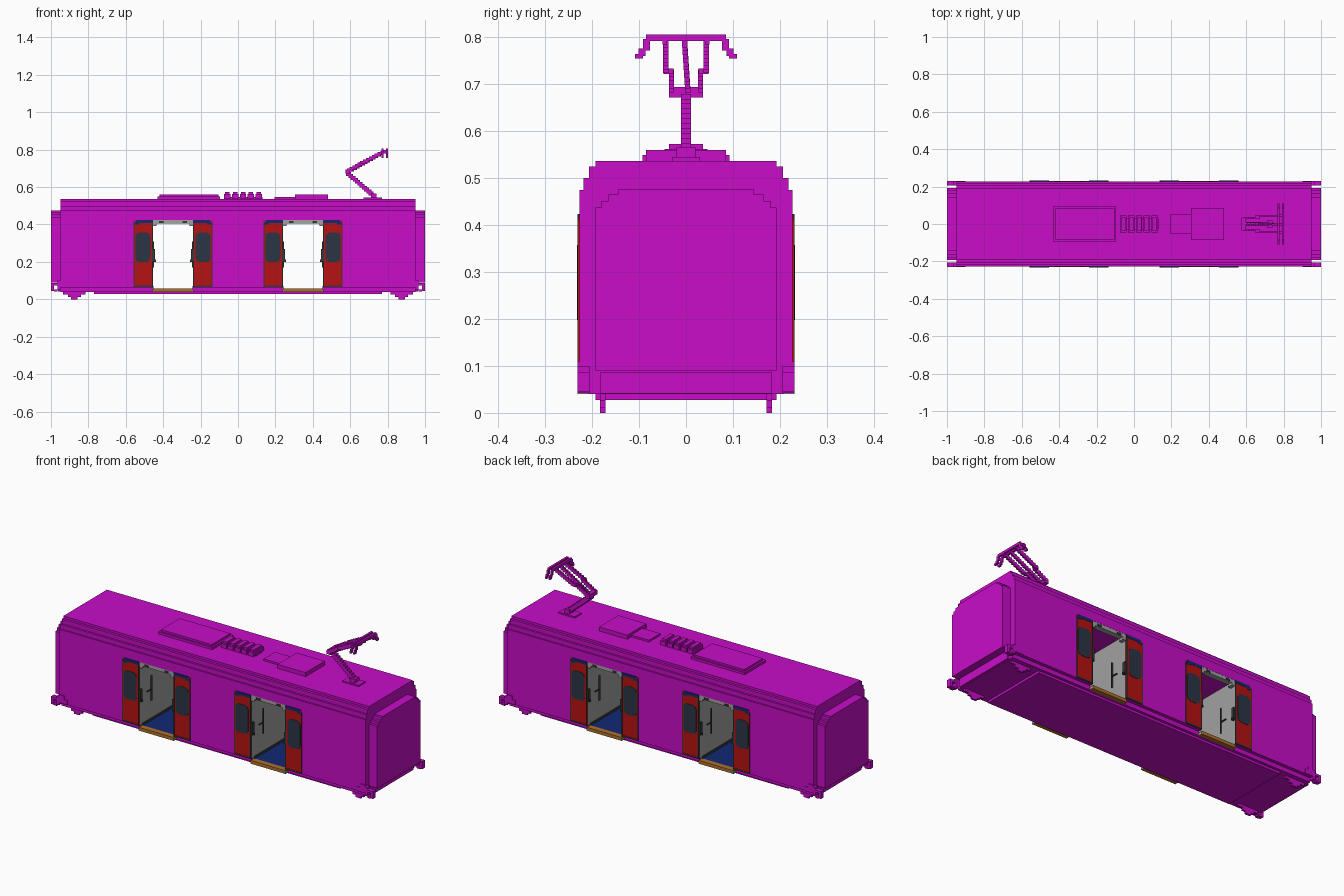
import bpy
import bmesh
from mathutils import Vector

if "Cube" in bpy.data.objects:
    bpy.data.objects.remove(bpy.data.objects["Cube"], do_unlink=True)


def material(name, rgb):
    m = bpy.data.materials.new(name)
    m.use_nodes = True
    m.diffuse_color = (*rgb, 1)
    m.node_tree.nodes["Principled BSDF"].inputs["Base Color"].default_value = (*rgb, 1)
    return m


MAGENTA = material("magenta", (0.58, 0.004, 0.58))
RED = material("door red", (0.47, 0.006, 0.006))
GREY = material("light grey", (0.36, 0.36, 0.36))
NAVY = material("floor blue", (0.006, 0.022, 0.17))
GLASS = material("dark glass", (0.025, 0.035, 0.06))
TAN = material("step tan", (0.42, 0.16, 0.025))
DARK = material("dark grey", (0.04, 0.04, 0.04))


def finish(name, bm, mats):
    bmesh.ops.recalc_face_normals(bm, faces=bm.faces)
    me = bpy.data.meshes.new(name)
    bm.to_mesh(me)
    bm.free()
    ob = bpy.data.objects.new(name, me)
    bpy.context.collection.objects.link(ob)
    for m in mats:
        me.materials.append(m)
    return ob


def boxes(name, mat, items):
    """One object made of boxes given as (x0, x1, y0, y1, z0, z1)."""
    bm = bmesh.new()
    for b in items:
        lo = Vector((min(b[0:2]), min(b[2:4]), min(b[4:6])))
        hi = Vector((max(b[0:2]), max(b[2:4]), max(b[4:6])))
        vs = bmesh.ops.create_cube(bm, size=1)["verts"]
        for v in vs:
            v.co = Vector([(lo[i] + hi[i]) / 2 + v.co[i] * (hi[i] - lo[i]) for i in range(3)])
    return finish(name, bm, [mat])


def prism(name, mat, pts, axis, a, b):
    """Extrude a 2D outline along x (points are y,z) or y (points are x,z)."""
    bm = bmesh.new()
    place = (lambda p: (a, p[0], p[1])) if axis == "x" else (lambda p: (p[0], a, p[1]))
    f = bm.faces.new([bm.verts.new(place(p)) for p in pts])
    ext = bmesh.ops.extrude_face_region(bm, geom=[f])["geom"]
    shift = Vector((b - a, 0, 0)) if axis == "x" else Vector((0, b - a, 0))
    bmesh.ops.translate(bm, vec=shift, verts=[v for v in ext if isinstance(v, bmesh.types.BMVert)])
    return finish(name, bm, [mat])


def stair(p, q, n, w, h):
    """Boxes stepping from p to q, each w wide in y and h tall."""
    p, q = Vector(p), Vector(q)
    dx = abs(q.x - p.x) / n * 0.5 + 0.007
    out = []
    for i in range(n):
        c = p.lerp(q, (i + 0.5) / n)
        out.append((c.x - dx, c.x + dx, c.y - w / 2, c.y + w / 2, c.z - h / 2, c.z + h / 2))
    return out


def mirrored(half):
    return half + [(-y, z) for y, z in reversed(half)]


# Body shell with stepped roof edges
W = 0.227
half = [(0.193, 0.04), (0.208, 0.04), (0.208, 0.064), (W, 0.064), (W, 0.475), (0.218, 0.475),
        (0.218, 0.50), (0.207, 0.50), (0.207, 0.525), (0.193, 0.525), (0.193, 0.537)]
body = prism("body", MAGENTA, mirrored(half), "x", -0.95, 0.95)
for m in (GREY, NAVY):
    body.data.materials.append(m)

# Cut the two door vestibules through the body
DOORS = [(-0.455, -0.24), (0.24, 0.455)]
Z0, Z1 = 0.058, 0.424
cutter = boxes("doorway_cutter", MAGENTA, [(a, b, -0.4, 0.4, Z0, Z1) for a, b in DOORS])
mod = body.modifiers.new("doorways", "BOOLEAN")
mod.operation, mod.solver, mod.object = "DIFFERENCE", "EXACT", cutter
bpy.context.view_layer.objects.active = body
bpy.ops.object.modifier_apply(modifier=mod.name)
bpy.data.objects.remove(cutter, do_unlink=True)
for f in body.data.polygons:
    c, n = f.center, f.normal
    f.material_index = 0
    if abs(c.x) < 0.6 and abs(n.x) > 0.9:
        f.material_index = 1
    elif n.z > 0.9 and abs(c.z - Z0) < 0.003:
        f.material_index = 2

# Underframe, end beams, gangways
boxes("underframe", MAGENTA, [(-0.77, 0.77, -0.193, 0.193, 0.027, 0.041)])
gang = [(0.193, 0.09), (0.193, 0.438), (0.18, 0.438), (0.18, 0.452), (0.165, 0.452),
        (0.165, 0.465), (0.145, 0.465), (0.145, 0.476)]
for s, side in ((-1, "right"), (1, "left")):
    prism(side + "_gangway", MAGENTA, mirrored(gang), "x", s * 0.949, s * 1.0)
    boxes(side + "_end_beam", MAGENTA, [(s * 0.94, s * 0.962, -0.182, 0.182, 0.041, 0.087)])
    # Corner brackets and rail guards
    brackets, guards = [], []
    for t in (-1, 1):
        y = (t * 0.206, t * 0.231)
        brackets += [(s * x0, s * x1, *y, z0, z1) for x0, x1, z0, z1 in
                     ((0.90, 0.93, 0.064, 0.09), (0.92, 0.95, 0.064, 0.11),
                      (0.95, 0.965, 0.05, 0.10), (0.965, 1.0, 0.075, 0.087),
                      (0.985, 1.0, 0.045, 0.075), (0.965, 0.985, 0.042, 0.052))]
        guards += [(s * (0.875 - w), s * (0.875 + w), t * 0.172, t * 0.183, z0, z1)
                   for w, z0, z1 in ((0.06, 0.026, 0.041), (0.035, 0.012, 0.026),
                                     (0.017, 0.0, 0.012))]
    boxes(side + "_corner_brackets", MAGENTA, brackets)
    boxes(side + "_rail_guards", MAGENTA, guards)

# Doors, windows, headers and steps
leaves, seals, caps, handles, headers, lamps, steps, step_ends, rails = ([] for _ in range(9))
for a, b in DOORS:
    for t in (-1, 1):
        y0, y1, y2 = t * 0.218, t * 0.230, t * 0.2315
        for edge, d in ((a, -1), (b, 1)):
            out = edge + d * 0.103
            leaves.append((edge, out, y0, y1, 0.068, 0.42))
            seals += [(edge, edge + d * 0.005, y0, y2, 0.068, 0.405),
                      (out - d * 0.005, out, y0, y2, 0.068, 0.405),
                      (edge, out, y0, y2, 0.066, 0.074)]
            caps += [(edge, out - d * 0.012, y0, y2, 0.408, 0.424),
                     (out - d * 0.03, out, y0, y2, 0.40, 0.41)]
            handles += [(edge - d * 0.010, edge, t * 0.212, t * 0.228, 0.205, 0.27),
                        (edge - d * 0.016, edge, t * 0.214, t * 0.222, 0.20, 0.212)]
            cx, cz, w, h, r = edge + d * 0.054, 0.278, 0.040, 0.08, 0.022
            pts = [(cx + sx * u, cz + sz * v) for sx, sz, uv in
                   ((1, 1, 0), (-1, 1, 1), (-1, -1, 0), (1, -1, 1))
                   for u, v in (((w, h - r), (w - r * 0.3, h - r * 0.3), (w - r, h))
                                if uv == 0 else
                                ((w - r, h), (w - r * 0.3, h - r * 0.3), (w, h - r)))]
            prism("door_window", GLASS, pts, "y", t * 0.2285, t * 0.232)
        headers += [(a, b, t * 0.195, t * 0.226, 0.405, 0.426),
                    (a, a + 0.02, t * 0.195, t * 0.226, 0.392, 0.406),
                    (b - 0.02, b, t * 0.195, t * 0.226, 0.392, 0.406)]
        lamps += [(x - 0.012, x + 0.012, t * 0.22, t * 0.229, 0.408, 0.418)
                  for x in (a + 0.045, b - 0.045)]
        steps += [(a, b, t * 0.2, t * 0.2305, 0.04, 0.0585)]
        step_ends += [(x - 0.002, x + 0.002, t * 0.2, t * 0.231, 0.04, 0.05) for x in (a, b)]
    # Wall skirting and grab rails inside the vestibule
    for edge, d in ((a, 1), (b, -1)):
        rails += [(edge, edge + d * 0.004, -0.2, 0.2, Z0, 0.07)]
        for t in (-1, 1):
            rails += [(edge, edge + d * 0.007, t * 0.12, t * 0.125, 0.17, 0.31),
                      (edge, edge + d * 0.007, t * 0.12, t * 0.16, 0.23, 0.235)]
boxes("door_leaves", RED, leaves)
boxes("door_seals", DARK, seals)
boxes("door_top_caps", NAVY, caps)
boxes("door_handles", DARK, handles)
boxes("door_headers", GREY, headers)
boxes("door_lamps", DARK, lamps)
boxes("door_steps", TAN, steps)
boxes("step_ends", GREY, step_ends)
boxes("vestibule_rails", DARK, rails)

# Roof equipment
R = 0.535
boxes("roof_unit_large", MAGENTA, [(-0.43, -0.095, -0.093, 0.093, R, 0.55),
                                   (-0.42, -0.105, -0.083, 0.083, 0.55, 0.56)])
boxes("roof_unit_small", MAGENTA, [(0.195, 0.306, -0.05, 0.05, R, 0.548),
                                   (0.305, 0.48, -0.085, 0.085, R, 0.56)])
fins = [(-0.075, 0.13, -0.03, 0.03, R, 0.548)]
for i in range(5):
    x = -0.074 + i * 0.042
    fins += [(x, x + 0.034, -0.046, 0.046, R + 0.004, 0.562),
             (x + 0.005, x + 0.029, -0.036, 0.036, 0.56, 0.573)]
boxes("roof_resistors", MAGENTA, fins)

# Pantograph: base, stepped arms and contact head
boxes("pantograph_base", MAGENTA, [(0.67, 0.77, -0.03, 0.03, R, 0.545),
                                   (0.71, 0.74, -0.02, 0.02, R, 0.565)])
boxes("pantograph_lower_arm", MAGENTA, stair((0.73, 0, 0.55), (0.585, 0, 0.675), 12, 0.022, 0.02))
upper = [(0.575, 0.60, -0.036, 0.036, 0.672, 0.694)]
for t in (-1, 1):
    upper += stair((0.59, t * 0.031, 0.687), (0.66, t * 0.031, 0.728), 5, 0.011, 0.016)
    upper += stair((0.66, t * 0.043, 0.728), (0.785, t * 0.043, 0.79), 8, 0.011, 0.016)
    upper += [(0.65, 0.672, t * 0.027, t * 0.048, 0.722, 0.734)]
upper += stair((0.60, 0.004, 0.685), (0.785, -0.003, 0.79), 13, 0.011, 0.014)
boxes("pantograph_upper_arm", MAGENTA, upper)
head = []
for x in (0.768, 0.79):
    head.append((x, x + 0.011, -0.085, 0.085, 0.792, 0.806))
    for t in (-1, 1):
        head += [(x, x + 0.011, t * 0.077, t * 0.092, 0.772, 0.797),
                 (x, x + 0.011, t * 0.086, t * 0.101, 0.761, 0.776),
                 (x, x + 0.011, t * 0.092, t * 0.109, 0.755, 0.765)]
head += [(0.768, 0.80, t * 0.04, t * 0.05, 0.785, 0.797) for t in (-1, 1)]
boxes("pantograph_head", MAGENTA, head)
